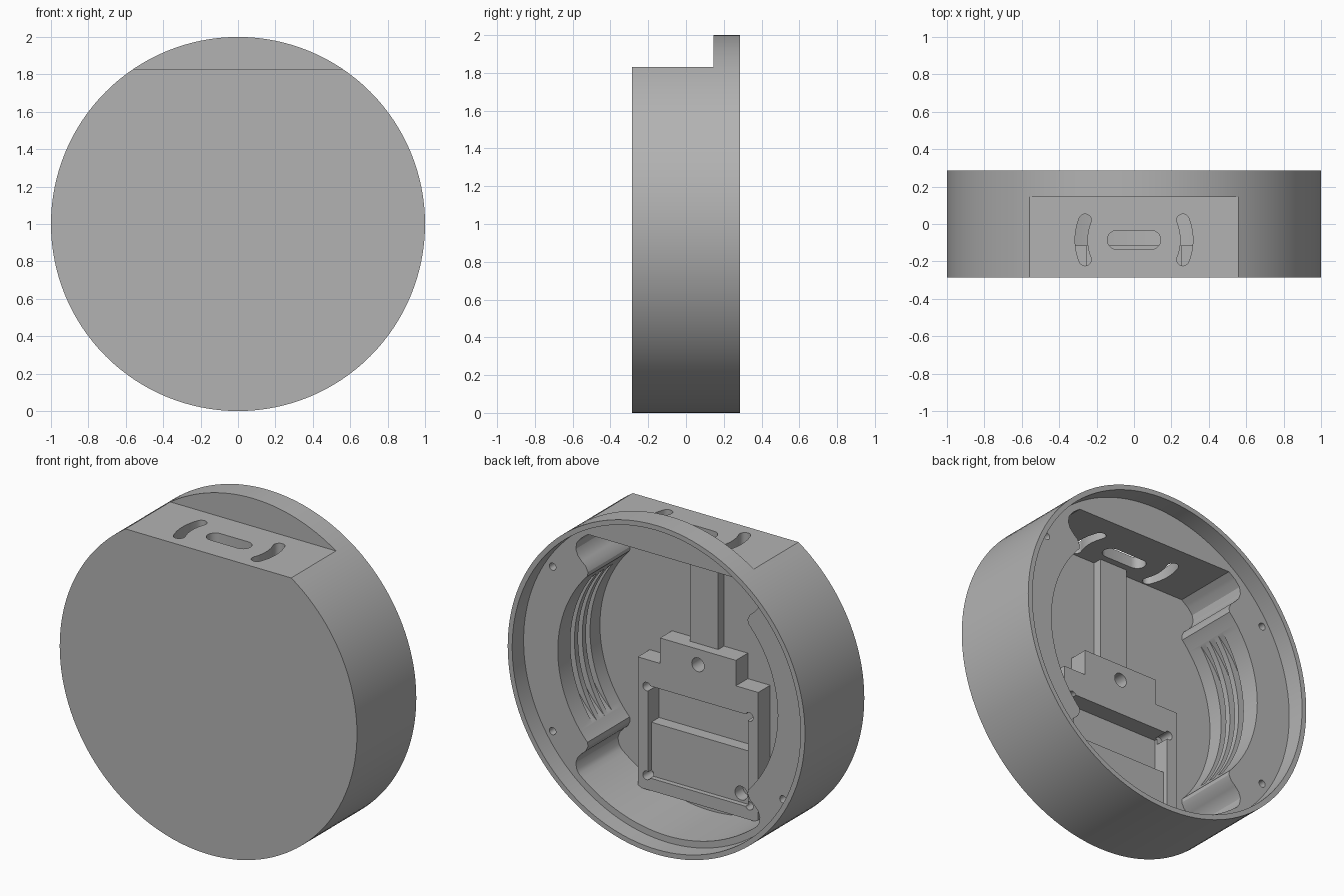
import bpy, bmesh
from math import sin, cos, radians, asin, acos, degrees
from mathutils import Vector

if "Cube" in bpy.data.objects:
    bpy.data.objects.remove(bpy.data.objects["Cube"])

grey = bpy.data.materials.new("plain_grey")
grey.use_nodes = True
COLOUR = (0.45, 0.45, 0.45, 1)
grey.diffuse_color = COLOUR
grey.node_tree.nodes["Principled BSDF"].inputs["Base Color"].default_value = COLOUR


def arc(radius, start, end, steps, cx=0, cz=0):
    """Points on an arc, angles in degrees."""
    angles = [radians(start + (end - start) * i / steps) for i in range(steps + 1)]
    return [(cx + radius * cos(a), cz + radius * sin(a)) for a in angles]


def circle(radius, cx=0, cz=0, steps=24):
    return arc(radius, 0, 360, steps, cx, cz)[:-1]


def rect(x0, x1, z0, z1):
    return [(x0, z0), (x1, z0), (x1, z1), (x0, z1)]


def prism(name, points, low, high, upright=False):
    """Extrude an outline along y (centred at height 1), or along z if upright."""
    bm = bmesh.new()
    place = (lambda a, b, t: (a, b, t)) if upright else (lambda a, b, t: (a, t, b + 1))
    face = bm.faces.new([bm.verts.new(place(a, b, low)) for a, b in points])
    grown = bmesh.ops.extrude_face_region(bm, geom=[face])["geom"]
    shift = Vector((0, 0, high - low) if upright else (0, high - low, 0))
    bmesh.ops.translate(bm, verts=[v for v in grown if isinstance(v, bmesh.types.BMVert)], vec=shift)
    bmesh.ops.recalc_face_normals(bm, faces=bm.faces)
    mesh = bpy.data.meshes.new(name)
    bm.to_mesh(mesh)
    bm.free()
    mesh.materials.append(grey)
    obj = bpy.data.objects.new(name, mesh)
    bpy.context.collection.objects.link(obj)
    return obj


def cut(target, *args, **kw):
    """Subtract a prism from the target."""
    tool = prism("cutter", *args, **kw)
    mod = target.modifiers.new("cut", 'BOOLEAN')
    mod.operation, mod.solver, mod.object = 'DIFFERENCE', 'EXACT', tool
    bpy.context.view_layer.objects.active = target
    bpy.ops.object.modifier_apply(modifier=mod.name)
    bpy.data.objects.remove(tool)


def smooth(obj):
    bpy.ops.object.select_all(action='DESELECT')
    obj.select_set(True)
    bpy.context.view_layer.objects.active = obj
    bpy.ops.object.shade_smooth_by_angle(angle=radians(30))


HALF = 0.285          # half the depth of the case
LEDGE = 0.175         # y of the cover seat
FLOOR = -0.23         # y of the inside of the front wall
CEILING = 0.76        # inner flat, above the centre
WALL = 0.93           # big inner radius
SIDE = 0.74           # inner radius beside the screw bosses

# Round case with a flat on top and a recessed rim at the back
case = prism("round_case", circle(1, steps=128), -HALF, HALF)
cut(case, rect(-1.2, 1.2, 0.83, 1.2), -0.5, 0.145)
cut(case, circle(0.97, steps=128), LEDGE, 0.5)

# Inner cavity outline: right half from top to bottom, then mirrored
boss = [(0.612, 0.69), (0.619, 0.65), (0.606, 0.615), (0.58, 0.586),
        (0.552, 0.562), (0.537, 0.53), (0.54, 0.505)]
top_angle = degrees(asin(CEILING / WALL))
right = arc(WALL, top_angle, 50, 4)[:-1] + boss
right += arc(SIDE, 42, -42, 36)
right += [(x, -z) for x, z in reversed(boss)]
right += arc(WALL, -50, -90, 20)[:-1]
outline = right + [(0, -WALL)] + [(-x, z) for x, z in reversed(right)]
cut(case, outline, FLOOR, 0.2)

for side in (-1, 1):
    # Three lens-shaped grooves in each side wall
    for y in (0.035, -0.04, -0.115):
        cut(case, circle(0.58, side * 0.22, 0, 96), y - 0.02, y + 0.02)
    # Screw holes in the seat
    for z in (-0.5, 0.5):
        cut(case, circle(0.022, side * 0.775, z), 0.0, 0.3)

# Slots through the top flat: one straight, two curved
MID = -0.085
straight = arc(0.05, -90, 90, 10, 0.093, MID) + arc(0.05, 90, 270, 10, -0.093, MID)
cut(case, straight, 1.6, 1.95, upright=True)
curved = arc(0.315, -22, 22, 14, 0, MID)
end = radians(22)
curved += arc(0.033, 22, 202, 8, 0.282 * cos(end), MID + 0.282 * sin(end))[1:-1]
curved += arc(0.249, 22, -22, 14, 0, MID)
curved += arc(0.033, 158, 338, 8, 0.282 * cos(end), MID - 0.282 * sin(end))[1:-1]
for side in (-1, 1):
    cut(case, [(side * x, y) for x, y in curved], 1.6, 1.95, upright=True)
smooth(case)

# Stepped mounting block on the front wall
FACE = -0.115
half_block = [(0.255, 0.095), (0.255, -0.06), (0.405, -0.06), (0.405, -0.85)]
block = prism("mounting_block", half_block + [(-x, z) for x, z in reversed(half_block)],
              FLOOR - 0.02, FACE)
cut(block, rect(-0.335, 0.335, -0.45, -0.215), -0.22, 0)
cut(block, rect(-0.335, 0.335, -0.775, -0.41), -0.145, 0)
for x in (-0.345, 0.345):
    for z in (-0.225, -0.765):
        cut(block, circle(0.026, x, z), -0.2, 0)
cut(block, circle(0.042), -0.22, 0)
cut(block, circle(0.042, -0.27, -0.72), -0.22, 0)
smooth(block)

# Upright rib from the block to the top
prism("upright_rib", rect(-0.094, 0.094, 0.05, CEILING + 0.01), FLOOR - 0.02, -0.175)
